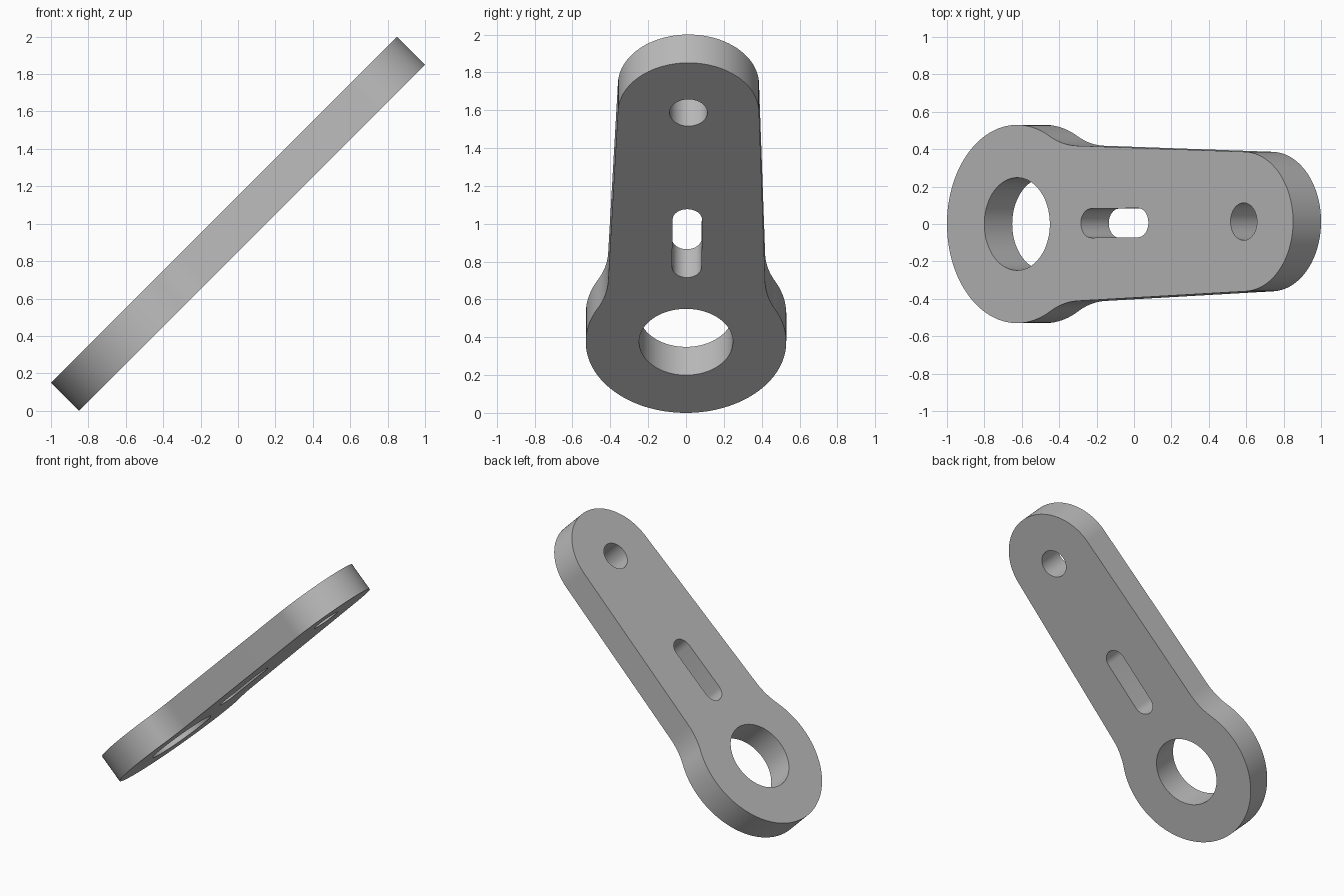
import bpy
import bmesh
from math import sin, cos, pi, sqrt, atan2
from mathutils import Vector, Matrix

if "Cube" in bpy.data.objects:
    bpy.data.objects.remove(bpy.data.objects["Cube"])

BIG_R, SMALL_R = 0.53, 0.373      # outer radii of the two ends
SPAN = 1.714                      # distance between end centres
THICK = 0.2115
TAPER = 0.033                     # slope of the arm sides
FILLET = 0.47                     # blend between arm and big end


def arc(centre, radius, start, end, steps):
    return [Vector((centre[0] + radius * cos(start + (end - start) * i / steps),
                    centre[1] + radius * sin(start + (end - start) * i / steps)))
            for i in range(steps + 1)]


def angle(v):
    return atan2(v.y, v.x)


def lever_outline():
    # Upper half from the big end round to the tip, then mirrored
    normal = Vector((sin(TAPER), cos(TAPER)))
    along = Vector((cos(TAPER), -sin(TAPER)))
    offset = SPAN * sin(TAPER) + SMALL_R
    reach = sqrt((BIG_R + FILLET) ** 2 - (offset + FILLET) ** 2)
    centre = normal * (offset + FILLET) + along * reach
    half = arc((0, 0), BIG_R, pi, angle(centre), 40)
    half += arc(centre, FILLET, angle(-centre), angle(-normal), 14)[1:]
    half += arc((SPAN, 0), SMALL_R, angle(normal), 0, 28)
    return half + [Vector((p.x, -p.y)) for p in reversed(half[1:-1])]


def slot_outline(start, end, radius):
    return (arc((end, 0), radius, -pi / 2, pi / 2, 16)
            + arc((start, 0), radius, pi / 2, 3 * pi / 2, 16))


def circle_outline(x, radius):
    return arc((x, 0), radius, 0, 2 * pi, 64)[:-1]


# Flat plate with three openings
bm = bmesh.new()
edges = []
for loop in (lever_outline(), circle_outline(0, 0.248),
             slot_outline(0.56, 0.915, 0.078), circle_outline(SPAN, 0.1)):
    verts = [bm.verts.new((p.x, p.y, 0)) for p in loop]
    edges += [bm.edges.new((verts[i - 1], verts[i])) for i in range(len(verts))]
bmesh.ops.triangle_fill(bm, use_beauty=True, edges=edges, normal=(0, 0, 1))

# Thicken, then lean the plate up at 45 degrees
extruded = bmesh.ops.extrude_face_region(bm, geom=bm.faces[:], use_keep_orig=True)
top = [v for v in extruded["geom"] if isinstance(v, bmesh.types.BMVert)]
bmesh.ops.translate(bm, verts=top, vec=(0, 0, THICK))
bmesh.ops.recalc_face_normals(bm, faces=bm.faces[:])
place = (Matrix.Translation((THICK / sqrt(2) - 1, 0, 0))
         @ Matrix.Rotation(-pi / 4, 4, "Y")
         @ Matrix.Translation((BIG_R, 0, 0))
         @ Matrix.Rotation(0.0076, 4, "Z"))
bmesh.ops.transform(bm, matrix=place, verts=bm.verts[:])

mesh = bpy.data.meshes.new("lever_arm")
bm.to_mesh(mesh)
bm.free()
lever = bpy.data.objects.new("lever_arm", mesh)
bpy.context.collection.objects.link(lever)

# Plain grey metal
grey = bpy.data.materials.new("plain_grey")
grey.use_nodes = True
colour = (0.5, 0.5, 0.5, 1)
grey.diffuse_color = colour
grey.node_tree.nodes["Principled BSDF"].inputs["Base Color"].default_value = colour
mesh.materials.append(grey)

bpy.ops.object.select_all(action="DESELECT")
lever.select_set(True)
bpy.context.view_layer.objects.active = lever
bpy.ops.object.shade_smooth_by_angle(angle=pi / 6)
